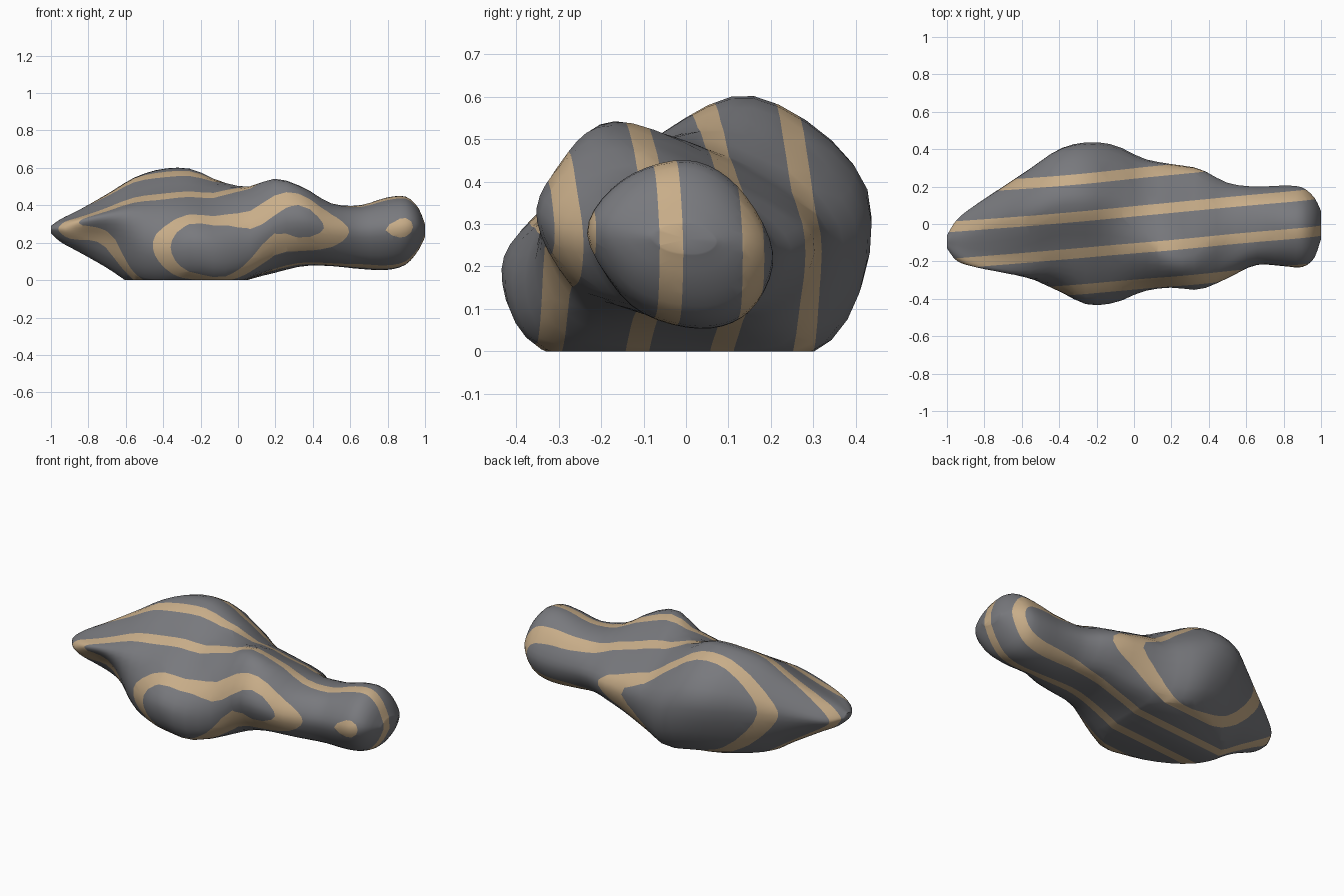
import bpy, bmesh, math
from mathutils import Vector

if "Cube" in bpy.data.objects:
    bpy.data.objects.remove(bpy.data.objects["Cube"])

# Outlines along the length: x, front y, back y, bottom z, top z
OUTLINE = [
    (-1.00, -.13, -.06, .25, .29), (-.95, -.195, .02, .205, .325), (-.85, -.23, .10, .15, .375),
    (-.70, -.26, .20, .065, .46), (-.55, -.295, .30, -.03, .55), (-.40, -.36, .40, -.06, .595),
    (-.25, -.43, .437, -.06, .594), (-.10, -.42, .42, -.06, .53), (.05, -.36, .35, 0, .50),
    (.20, -.34, .32, .04, .542), (.35, -.35, .295, .075, .495), (.50, -.29, .22, .075, .41),
    (.65, -.22, .20, .06, .40), (.80, -.225, .205, .055, .442), (.90, -.23, .195, .085, .445),
    (.965, -.18, .14, .16, .385), (1.0, -.08, .07, .23, .30)]

# Cross-sections: x, then (y, z) from bottom round the front, over the top, down the back
SECTIONS = [
    (-.95, (-.08, .21), (-.14, .225), (-.19, .27), (-.17, .30), (-.12, .315), (-.05, .32), (.02, .27), (-.02, .225)),
    (-.70, (-.02, .07), (-.12, .12), (-.19, .23), (-.26, .34), (-.17, .385), (.05, .46), (.2, .34), (.14, .16)),
    (-.42, (0, -.06), (-.24, 0), (-.34, .17), (-.27, .36), (-.10, .485), (.15, .60), (.39, .39), (.27, .06)),
    (-.20, (0, -.06), (-.34, .02), (-.43, .20), (-.33, .34), (-.10, .485), (.17, .585), (.44, .37), (.36, .05)),
    (.05, (0, 0), (-.28, .03), (-.36, .17), (-.31, .34), (-.13, .49), (.12, .455), (.35, .28), (.28, .03)),
    (.25, (0, .05), (-.24, .11), (-.35, .30), (-.30, .45), (-.18, .54), (.08, .435), (.31, .27), (.22, .07)),
    (.55, (0, .08), (-.18, .13), (-.27, .27), (-.20, .38), (-.04, .41), (.11, .37), (.21, .24), (.14, .11)),
    (.85, (.03, .055), (-.13, .11), (-.23, .27), (-.15, .40), (0, .45), (.12, .385), (.2, .23), (.15, .10))]


def hermite(a, b, ma, mb, t):
    return (a * (2*t**3 - 3*t*t + 1) + ma * (t**3 - 2*t*t + t)
            + b * (3*t*t - 2*t**3) + mb * (t**3 - t*t))


def spline(xs, vs, x):
    """Smooth interpolation of vectors vs placed at positions xs."""
    x = min(max(x, xs[0]), xs[-1])
    i = max(k for k in range(len(xs) - 1) if xs[k] <= x)
    h = xs[i+1] - xs[i]

    def slope(k):
        a, b = max(k - 1, 0), min(k + 1, len(xs) - 1)
        return (vs[b] - vs[a]) / (xs[b] - xs[a])
    return hermite(vs[i], vs[i+1], slope(i) * h, slope(i+1) * h, (x - xs[i]) / h)


out_x = [r[0] for r in OUTLINE]
out_v = [Vector(r[1:]) for r in OUTLINE]
sec_x = [r[0] for r in SECTIONS]
STEPS, PER = 48, 5


def ring(x):
    """Closed smooth section, stretched to fit the outlines at x."""
    c = [spline(sec_x, [Vector(s[k+1]) for s in SECTIONS], x) for k in range(8)]
    pts = []
    for k in range(8):
        p, a, b, n = c[k-1], c[k], c[(k+1) % 8], c[(k+2) % 8]
        pts += [hermite(a, b, (b - p) / 2, (n - a) / 2, j / PER) for j in range(PER)]
    y0, y1, z0, z1 = spline(out_x, out_v, x)
    ys, zs = [p.x for p in pts], [p.y for p in pts]
    fit = lambda v, s, lo, hi: lo + (v - min(s)) / (max(s) - min(s)) * (hi - lo)
    return [Vector((x, fit(p.x, ys, y0, y1), fit(p.y, zs, z0, z1))) for p in pts]


# Body: loft the rings and close both ends
bm = bmesh.new()
rows = [[bm.verts.new(p) for p in ring(-math.cos(math.pi * i / STEPS))] for i in range(STEPS + 1)]
n = len(rows[0])
for a, b in zip(rows, rows[1:]):
    for k in range(n):
        bm.faces.new((a[k], a[(k+1) % n], b[(k+1) % n], b[k]))
for r in (rows[0], rows[-1]):
    mid = bm.verts.new(sum((v.co for v in r), Vector()) / n)
    for k in range(n):
        bm.faces.new((r[k], r[(k+1) % n], mid))


def cut(co, no, clear=False):
    return bmesh.ops.bisect_plane(bm, geom=bm.verts[:] + bm.edges[:] + bm.faces[:], dist=1e-5,
                                  plane_co=co, plane_no=no, clear_inner=clear)


# Flat underside
cut((0, 0, 0), (0, 0, 1), True)
bmesh.ops.holes_fill(bm, edges=[e for e in bm.edges if e.is_boundary], sides=0)

# Stripes: slanted parallel bands cut into the surface
TILT = Vector((-.09, 1, .025))
CENTRES, HALF = [-.316, -.118, .08, .28], .0275
for c in CENTRES:
    for s in (c - HALF, c + HALF):
        cut((0, s / TILT.y, 0), TILT.normalized())
bmesh.ops.recalc_face_normals(bm, faces=bm.faces[:])
for f in bm.faces:
    s = TILT.dot(f.calc_center_median())
    f.material_index = int(any(abs(s - c) < HALF for c in CENTRES))

mesh = bpy.data.meshes.new("striped_body")
bm.to_mesh(mesh)
bm.free()
for name, col in (("slate grey", (.19, .193, .208, 1)), ("sand tan", (.58, .42, .25, 1))):
    m = bpy.data.materials.new(name)
    m.diffuse_color = col
    m.use_nodes = True
    m.node_tree.nodes["Principled BSDF"].inputs["Base Color"].default_value = m.diffuse_color
    mesh.materials.append(m)
body = bpy.data.objects.new("striped_body", mesh)
bpy.context.collection.objects.link(body)
bpy.context.view_layer.objects.active = body
body.select_set(True)
bpy.ops.object.shade_smooth_by_angle(angle=math.radians(50))
